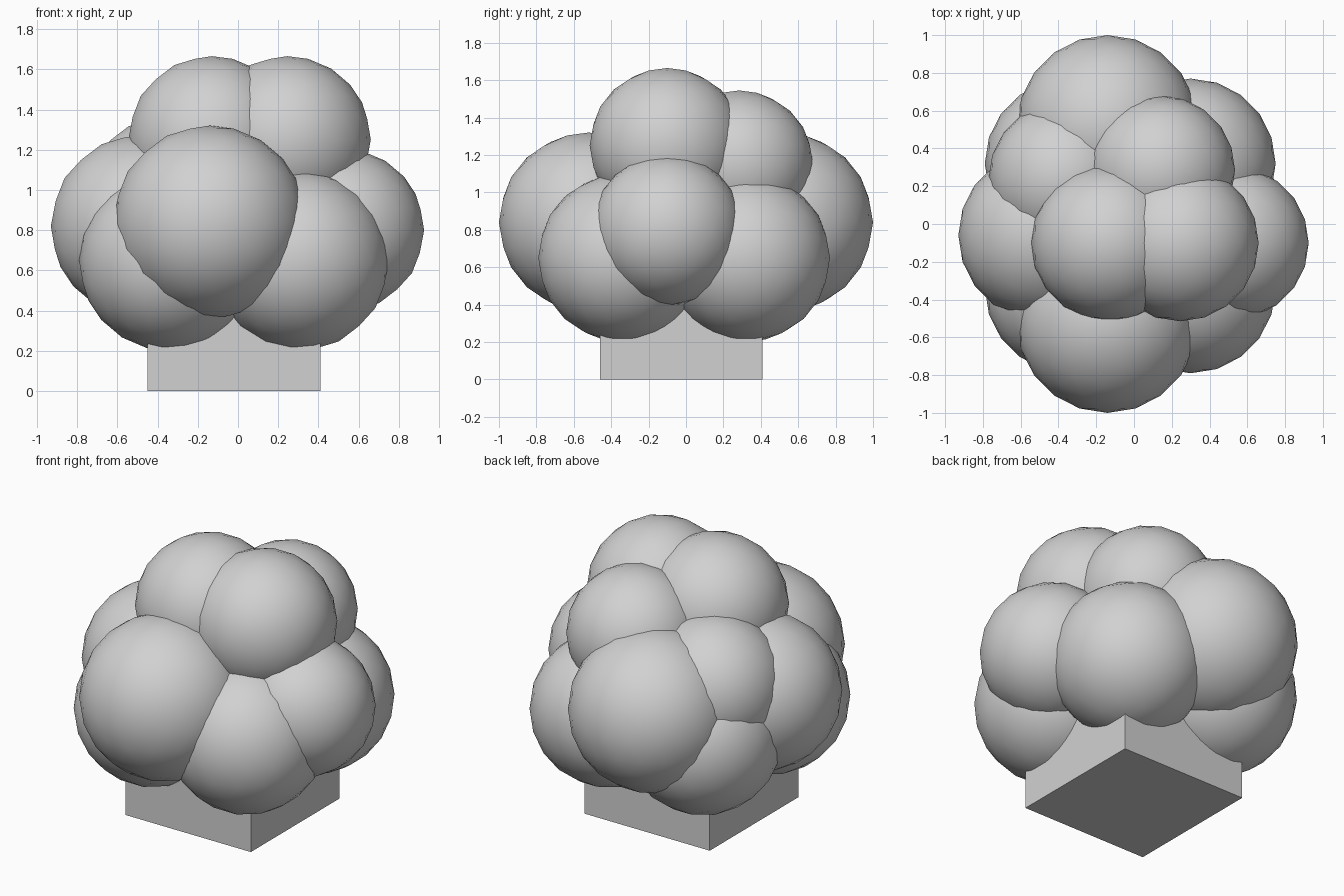
import bpy
import bmesh
from mathutils import Matrix, Vector

default = bpy.data.objects.get("Cube")
if default:
    bpy.data.objects.remove(default, do_unlink=True)

# Single plain grey
grey = bpy.data.materials.new("plain_grey")
grey.use_nodes = True
colour = (0.64, 0.64, 0.64, 1)
grey.diffuse_color = colour
grey.node_tree.nodes["Principled BSDF"].inputs["Base Color"].default_value = colour


def add_object(name, bm, smooth):
    mesh = bpy.data.meshes.new(name)
    for face in bm.faces:
        face.smooth = smooth
    bm.to_mesh(mesh)
    bm.free()
    mesh.materials.append(grey)
    obj = bpy.data.objects.new(name, mesh)
    bpy.context.collection.objects.link(obj)
    return obj


def puff(name, centre, radius):
    bm = bmesh.new()
    bmesh.ops.create_icosphere(bm, subdivisions=3, radius=radius)
    obj = add_object(name, bm, True)
    obj.location = centre


# Square trunk, its top buried in the foliage
bm = bmesh.new()
bmesh.ops.create_cube(bm, size=1, matrix=Matrix.Diagonal((0.86, 0.87, 0.7, 1)))
add_object("trunk", bm, False).location = Vector((-0.02, -0.025, 0.35))

# Lower ring: four puffs over the trunk corners
for side, x in (("right", -0.34), ("left", 0.30)):
    for end, y in (("front", -0.34), ("back", 0.32)):
        puff(f"lower_{end}_{side}_puff", (x, y, 0.65), 0.45)

# Middle ring
for end, y in (("front", -0.52), ("back", 0.52)):
    puff(f"middle_{end}_puff", (-0.14, y, 0.84), 0.48)
puff("middle_left_puff", (0.52, -0.10, 0.80), 0.405)
puff("middle_right_puff", (-0.475, -0.06, 0.82), 0.455)
puff("middle_back_right_puff", (-0.36, 0.24, 0.95), 0.41)

# Crown
puff("crown_right_puff", (-0.13, -0.10, 1.25), 0.415)
puff("crown_left_puff", (0.245, -0.10, 1.25), 0.415)
puff("crown_back_puff", (0.14, 0.285, 1.15), 0.395)
